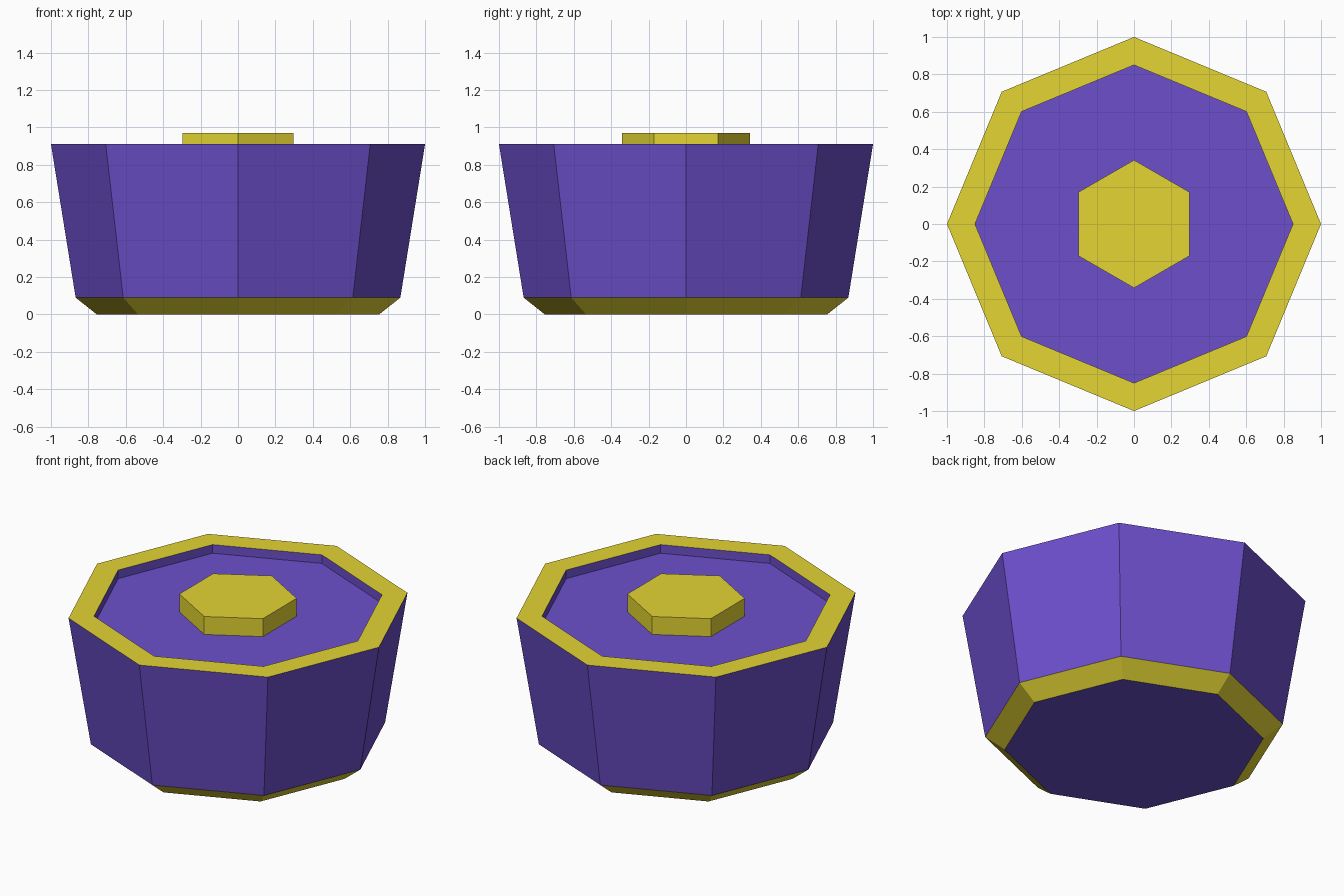
import bpy, bmesh
from math import cos, sin, pi

if "Cube" in bpy.data.objects:
    bpy.data.objects.remove(bpy.data.objects["Cube"])


def material(name, rgb):
    m = bpy.data.materials.new(name)
    m.diffuse_color = (*rgb, 1.0)
    m.use_nodes = True
    m.node_tree.nodes["Principled BSDF"].inputs["Base Color"].default_value = m.diffuse_color
    return m


PURPLE = material("purple", (0.15, 0.078, 0.60))
YELLOW = material("yellow", (0.77, 0.66, 0.033))


def lathe(name, sides, start, profile, band_mats, cap_mats):
    """Loft polygon rings given as (radius, z), then cap both ends."""
    bm = bmesh.new()
    angles = [start + 2 * pi * i / sides for i in range(sides)]
    rings = [[bm.verts.new((r * cos(a), r * sin(a), z)) for a in angles]
             for r, z in profile]
    for low, high, mat in zip(rings, rings[1:], band_mats):
        for i in range(sides):
            j = (i + 1) % sides
            bm.faces.new((low[i], low[j], high[j], high[i])).material_index = mat
    bm.faces.new(rings[0][::-1]).material_index = cap_mats[0]
    bm.faces.new(rings[-1]).material_index = cap_mats[1]
    mesh = bpy.data.meshes.new(name)
    bm.to_mesh(mesh)
    bm.free()
    mesh.materials.append(PURPLE)
    mesh.materials.append(YELLOW)
    obj = bpy.data.objects.new(name, mesh)
    bpy.context.collection.objects.link(obj)
    return obj


# Octagonal body: yellow base chamfer, flared wall, yellow rim, recessed top
lathe("body", 8, 0,
      [(0.755, 0), (0.868, 0.09), (1.0, 0.91), (0.85, 0.91), (0.85, 0.855)],
      [1, 0, 1, 0], (0, 0))

# Hexagonal button standing on the recessed top
lathe("top_button", 6, pi / 2, [(0.342, 0.855), (0.342, 0.97)], [1], (1, 1))
